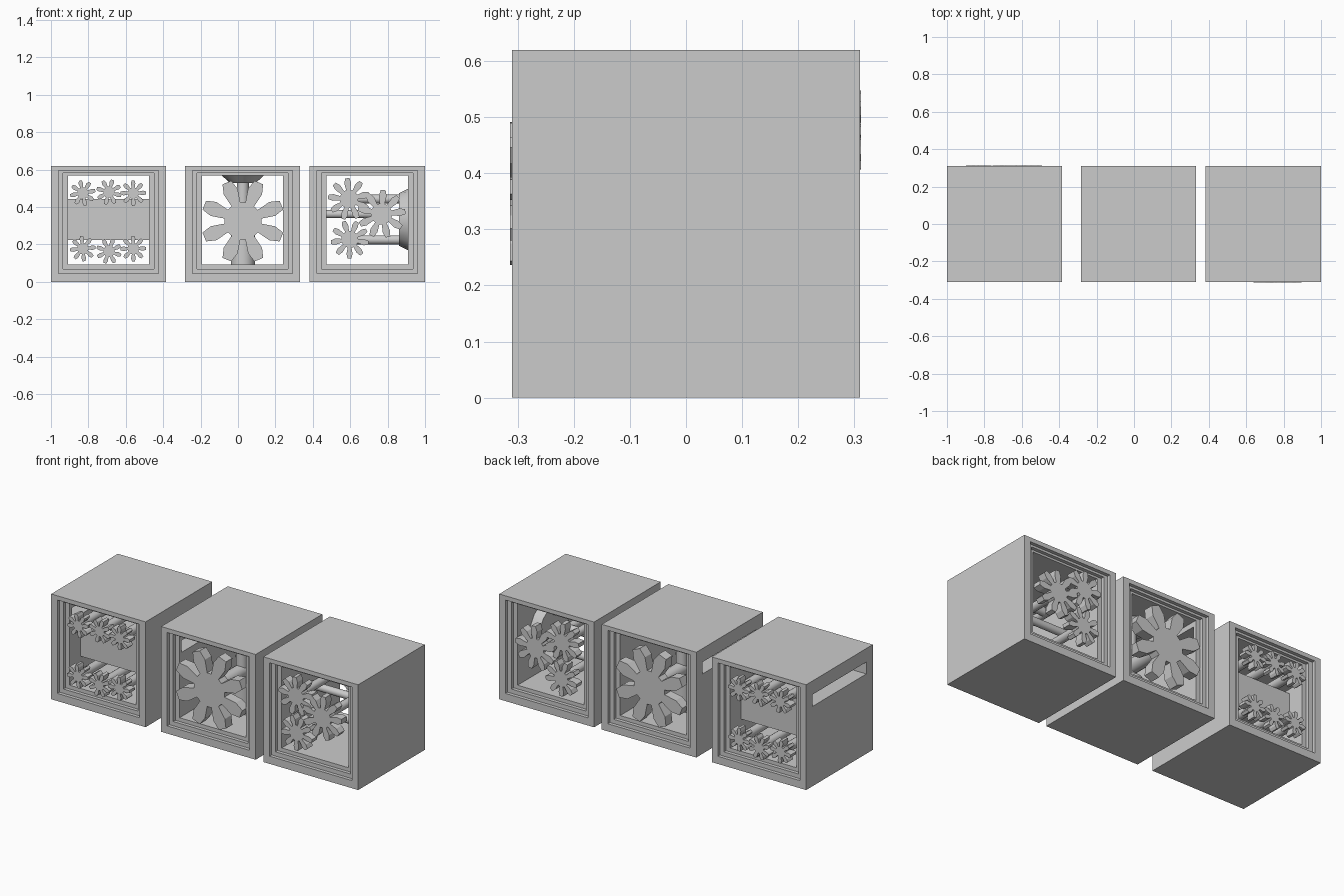
import bpy, bmesh
from math import cos, sin, pi, radians
from mathutils import Vector

if "Cube" in bpy.data.objects:
    bpy.data.objects.remove(bpy.data.objects["Cube"])

Y = 0.31   # half depth of a case
H = 0.62   # case height


def finish(name, bm):
    bmesh.ops.recalc_face_normals(bm, faces=bm.faces)
    mesh = bpy.data.meshes.new(name)
    bm.to_mesh(mesh)
    bm.free()
    ob = bpy.data.objects.new(name, mesh)
    bpy.context.collection.objects.link(ob)
    return ob


def block(name, lo, hi):
    bm = bmesh.new()
    bmesh.ops.create_cube(bm, size=1)
    lo, hi = Vector(lo), Vector(hi)
    for v in bm.verts:
        v.co = [(lo[i] + hi[i]) / 2 + v.co[i] * (hi[i] - lo[i]) for i in range(3)]
    return finish(name, bm)


def rod(name, a, b, r1, r2=None, sides=16):
    a, b = Vector(a), Vector(b)
    bm = bmesh.new()
    bmesh.ops.create_cone(bm, cap_ends=True, segments=sides, radius1=r1,
                          radius2=r1 if r2 is None else r2, depth=(b - a).length)
    q = (b - a).to_track_quat('Z', 'Y')
    for v in bm.verts:
        v.co = q @ v.co + (a + b) / 2
    ob = finish(name, bm)
    for p in ob.data.polygons:
        p.use_smooth = len(p.vertices) == 4
    ob.data.set_sharp_from_angle(angle=radians(35))
    return ob


def gear(name, x, z, r, y0, y1, teeth=8, turn=0.0):
    # petal tooth: (distance, half width) as fractions of the radius
    tooth = [(0.42, -0.11), (0.74, -0.175), (0.97, -0.11),
             (0.97, 0.11), (0.74, 0.175), (0.42, 0.11)]
    bm = bmesh.new()
    ring = []
    for k in range(teeth):
        a = turn + 2 * pi * k / teeth
        for d, w in tooth:
            w *= 8 / teeth
            ring.append(bm.verts.new((x + r * (d * cos(a) - w * sin(a)), y0,
                                      z + r * (d * sin(a) + w * cos(a)))))
    face = bm.faces.new(ring)
    out = bmesh.ops.extrude_face_region(bm, geom=[face])
    for g in out['geom']:
        if isinstance(g, bmesh.types.BMVert):
            g.co.y = y1
    return finish(name, bm)


def case(name, x0, x1, slot=False):
    # rectangles (side, bottom, top inset, y) stepping in, through and out again
    half = [(0, 0, 0, -Y), (.04, .045, .025, -Y), (.04, .045, .025, -Y + .02),
            (.065, .07, .038, -Y + .02), (.065, .07, .038, -Y + .04),
            (.092, .092, .05, -Y + .04)]
    rings = half + [(s, b, t, -y) for s, b, t, y in reversed(half)]
    bm = bmesh.new()
    loops = [[bm.verts.new(c) for c in ((x0 + s, y, b), (x1 - s, y, b),
                                        (x1 - s, y, H - t), (x0 + s, y, H - t))]
             for s, b, t, y in rings]
    for i, p in enumerate(loops):
        q = loops[(i + 1) % len(loops)]
        for j in range(4):
            k = (j + 1) % 4
            bm.faces.new((p[j], p[k], q[k], q[j]))
    ob = finish(name, bm)
    if slot:
        cut = block("slot_cutter", (x0 - .02, -.25, .47), (x0 + .11, .25, .54))
        cut.hide_render = True
        mod = ob.modifiers.new("slot", 'BOOLEAN')
        mod.operation, mod.solver, mod.object = 'DIFFERENCE', 'EXACT', cut
        bpy.context.view_layer.objects.active = ob
        bpy.ops.object.modifier_apply(modifier=mod.name)
        bpy.data.objects.remove(cut)
    return ob


def geared_axle(name, x, z, r, front, back, axle, thick=.05, **kw):
    gear(name + "_front_gear", x, z, r, front, front + thick, **kw)
    gear(name + "_back_gear", x, z, r, back - thick, back, **kw)
    rod(name + "_axle", (x, front + .02, z), (x, back - .02, z), axle)


# cases
case("left_case", -1, -.385, True)
case("middle_case", -.284, .332, True)
case("right_case", .382, 1)

# left case: feed block between two rows of geared rollers
block("feed_block", (-.915, -.17, .225), (-.47, .17, .442))
for i, x in enumerate((-.83, -.69, -.56)):
    geared_axle(f"upper_roller_{i + 1}", x, .475 + (.005 if i == 1 else 0), .07,
                -.305, .312, .026, turn=.2 + .3 * i)
    geared_axle(f"lower_roller_{i + 1}", x, .178 - (.014 if i == 1 else 0), .07,
                -.308, .308, .026, turn=.1 + .35 * i)

# middle case: large gears on an axle with an upright post
cx = .026
geared_axle("main", cx, .325, .23, -.305, .305, .04, thick=.06, turn=pi / 8)
rod("upright_post", (cx, 0, .09), (cx, 0, .55), .032)
rod("post_base", (cx, 0, .09), (cx, 0, .26), .064)
rod("ceiling_cone", (cx, 0, .575), (cx, 0, .53), .12, .07)

# right case: three gear pairs, cross shafts and a wall cone
geared_axle("top_gear", .593, .443, .115, -.31, .31, .024, teeth=9, turn=.25)
geared_axle("side_gear", .767, .363, .132, -.314, .31, .024, teeth=9, turn=.1)
geared_axle("low_gear", .598, .227, .105, -.31, .31, .024, teeth=9, turn=.5)
rod("top_cross_shaft", (.593, 0, .443), (.9, 0, .443), .024)
rod("side_cross_shaft", (.47, 0, .363), (.767, 0, .363), .022)
rod("low_cross_shaft", (.598, 0, .225), (.9, 0, .225), .024)
rod("wall_cone", (.91, 0, .333), (.86, 0, .333), .165, .14)
